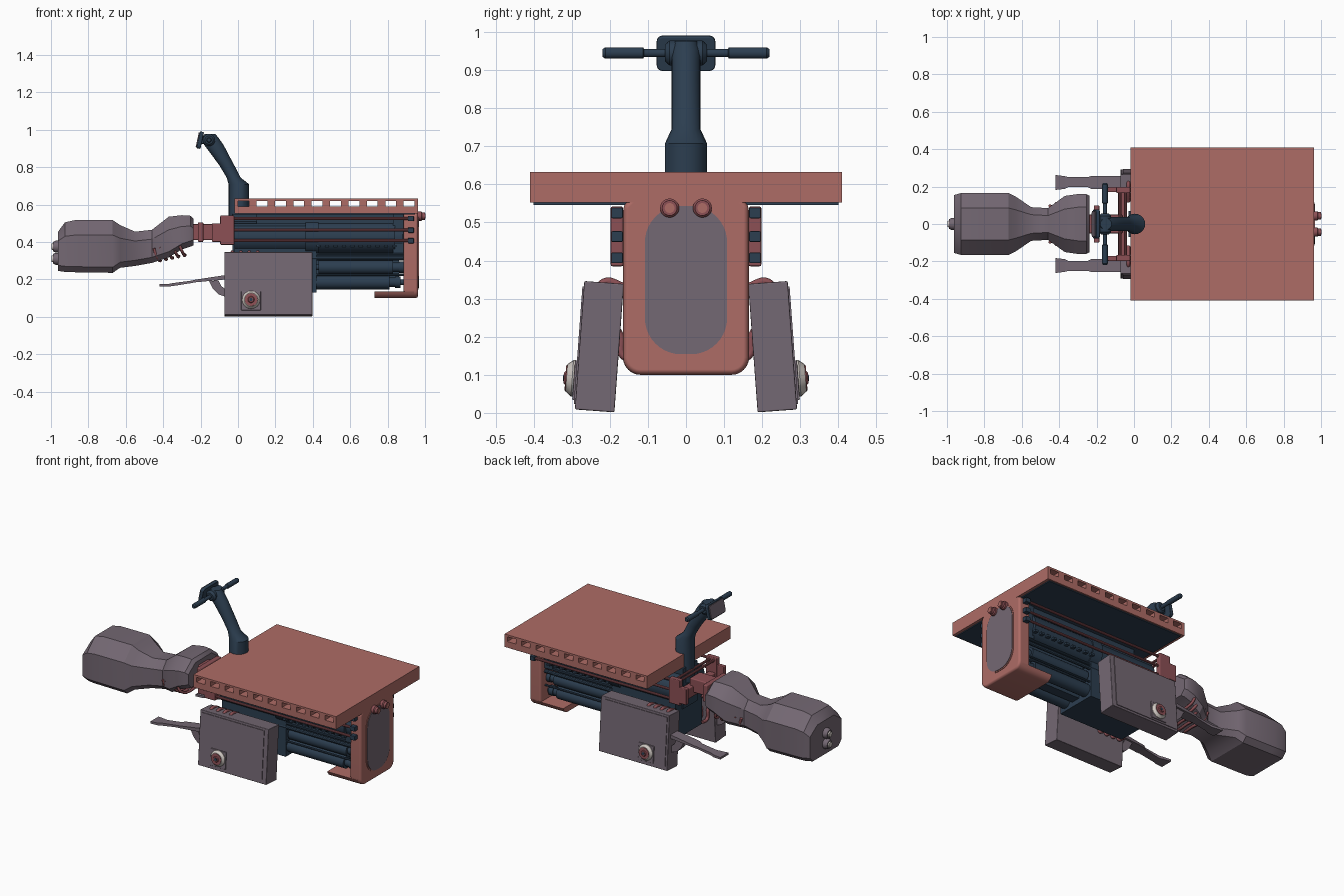
import bpy, bmesh, math
from mathutils import Vector

if "Cube" in bpy.data.objects:
    bpy.data.objects.remove(bpy.data.objects["Cube"])

def mat(name, r, g, b):
    m = bpy.data.materials.new(name)
    m.diffuse_color = [(c / 255 / 12.92 if c < 11 else ((c / 255 + 0.055) / 1.055) ** 2.4) for c in (r, g, b)] + [1]
    m.use_nodes = True
    m.node_tree.nodes["Principled BSDF"].inputs["Base Color"].default_value = m.diffuse_color
    return m

CORAL = mat("coral paint", 174, 108, 102)
RED = mat("dusty red", 140, 80, 85)
GREY = mat("mauve grey", 116, 104, 115)
NAVY = mat("navy metal", 44, 62, 80)
PALE = mat("pale trim", 205, 198, 192)

# ---------- helpers ----------
def finish(name, bm, m, bevel=0, at=None, rot=None):
    bmesh.ops.recalc_face_normals(bm, faces=bm.faces[:])
    me = bpy.data.meshes.new(name)
    bm.to_mesh(me)
    bm.free()
    me.materials.append(m)
    me.shade_smooth()
    me.set_sharp_from_angle(angle=math.radians(32))
    o = bpy.data.objects.new(name, me)
    bpy.context.collection.objects.link(o)
    if at: o.location = at
    if rot: o.rotation_euler = rot
    if bevel:
        b = o.modifiers.new("bevel", 'BEVEL')
        b.width, b.segments, b.limit_method = bevel, 2, 'ANGLE'
        b.harden_normals = True
    return o

def skin(bm, rings):
    vs = [[bm.verts.new(p) for p in r] for r in rings]
    n = len(vs[0])
    for a, b in zip(vs, vs[1:]):
        for i in range(n):
            bm.faces.new((a[i], a[(i + 1) % n], b[(i + 1) % n], b[i]))
    bm.faces.new(vs[0])
    bm.faces.new(vs[-1])

def loft(name, m, rings, **k):
    bm = bmesh.new()
    skin(bm, rings)
    return finish(name, bm, m, **k)

def boxes(name, m, lst, **k):
    bm = bmesh.new()
    for x0, x1, y0, y1, z0, z1 in lst:
        skin(bm, [[(x, y0, z0), (x, y1, z0), (x, y1, z1), (x, y0, z1)] for x in (x0, x1)])
    return finish(name, bm, m, **k)

def prism_x(name, m, prof, x0, x1, **k):
    return loft(name, m, [[(x, y, z) for y, z in prof] for x in (x0, x1)], **k)

def prism_y(name, m, prof, y0, y1, **k):
    return loft(name, m, [[(x, y, z) for x, z in prof] for y in (y0, y1)], **k)

def turned(name, m, origin, axis, steps, n=20, **k):
    """Lathe: steps are (distance along axis, radius)."""
    o, a = Vector(origin), Vector(axis).normalized()
    q = a.to_track_quat('Z', 'Y')
    rings = [[o + a * d + q @ Vector((r * math.cos(t * math.tau / n), r * math.sin(t * math.tau / n), 0))
              for t in range(n)] for d, r in steps]
    return loft(name, m, rings, **k)

def tube(name, m, pts, r):
    cu = bpy.data.curves.new(name, 'CURVE')
    cu.dimensions, cu.bevel_depth, cu.bevel_resolution, cu.use_fill_caps = '3D', r, 2, True
    cu.resolution_u = 6
    sp = cu.splines.new('BEZIER')
    sp.bezier_points.add(len(pts) - 1)
    for bp, p in zip(sp.bezier_points, pts):
        bp.co = p
        bp.handle_left_type = bp.handle_right_type = 'AUTO'
    cu.materials.append(m)
    o = bpy.data.objects.new(name, cu)
    bpy.context.collection.objects.link(o)
    bpy.ops.object.select_all(action='DESELECT')
    o.select_set(True)
    bpy.context.view_layer.objects.active = o
    bpy.ops.object.convert(target='MESH')

def rrect(y0, y1, z0, z1, r, n=6):
    out = []
    for cy, cz, a in ((y1 - r, z1 - r, 0), (y0 + r, z1 - r, 90), (y0 + r, z0 + r, 180), (y1 - r, z0 + r, 270)):
        for i in range(n + 1):
            t = math.radians(a + 90 * i / n)
            out.append((cy + r * math.cos(t), cz + r * math.sin(t)))
    return out

# ---------- cargo deck with cross channels ----------
holes = [0.03 + 0.0983 * i for i in range(10)]
edges = [-0.02] + [h + d for h in holes for d in (-0.029, 0.029)] + [0.963]
slabs = [(-0.02, 0.963, -0.41, 0.41, 0.62, 0.632), (-0.02, 0.963, -0.41, 0.41, 0.552, 0.59)]
slabs += [(edges[i], edges[i + 1], -0.41, 0.41, 0.59, 0.62) for i in range(0, len(edges), 2)]
boxes("cargo_deck", CORAL, slabs)
boxes("deck_underside", NAVY, [(0.0, 0.945, -0.4, 0.4, 0.546, 0.553)])

# ---------- end cap, foot and tail lamps ----------
low = [p for p in rrect(-0.165, 0.165, 0.1, 0.5, 0.045) if p[1] < 0.3]
prism_x("end_cap", CORAL, low + [(0.165, 0.545), (0.13, 0.577), (-0.13, 0.577), (-0.165, 0.545)], 0.885, 0.963, bevel=0.014)
prism_x("end_foot", CORAL, [p for p in low if p[1] < 0.13] + [(0.165, 0.135), (-0.165, 0.135)], 0.73, 0.94)
prism_x("end_panel_rim", CORAL, rrect(-0.115, 0.115, 0.147, 0.55, 0.1, 10), 0.95, 0.966)
prism_x("end_panel", GREY, rrect(-0.108, 0.108, 0.154, 0.543, 0.095, 10), 0.95, 0.969)
for s in (-1, 1):
    turned("tail_lamp", RED, (0.95, 0.043 * s, 0.538), (1, 0, 0), [(0, .025), (.03, .025), (.035, .02), (.05, .02)])
    turned("tail_lamp_lens", CORAL, (0.99, 0.043 * s, 0.538), (1, 0, 0), [(0, .013), (.012, .013)])

# ---------- drive unit under the deck ----------
boxes("chassis_core", NAVY, [(-0.03, 0.89, -0.07, 0.07, 0.3, 0.55), (-0.02, 0.42, -0.13, 0.13, 0.13, 0.5),
                             (0.83, 0.89, -0.13, 0.13, 0.34, 0.55), (0.1, 0.85, -0.12, 0.12, 0.5, 0.548),
                             (0.4, 0.86, -0.03, 0.03, 0.16, 0.32)])
for s in (-1, 1):
    turned("main_cylinder", NAVY, (-0.02, 0.07 * s, 0.425), (1, 0, 0),
           [(0, .085), (.38, .085), (.38, .095), (.45, .095), (.45, .088), (.86, .088), (.86, .07), (.9, .07)], 28)
    for z, x0 in ((0.265, 0.43), (0.185, 0.41)):
        turned("lower_cylinder", NAVY, (x0, 0.085 * s, z), (1, 0, 0),
               [(-.05, .015), (0, .015), (0, .038), (.4, .038), (.4, .025), (.43, .025), (.43, .03), (.46, .03), (.46, .015), (.49, .015)])
    for z, r in ((0.312, 0.012), (0.335, 0.007), (0.225, 0.006)):
        turned("long_rod", NAVY, (0.3, 0.12 * s, z), (1, 0, 0), [(0, r), (.6, r)], 10)
    # row of small studs along the cylinder
    boxes("cylinder_studs", NAVY, [(x, x + 0.022, min(0.14 * s, 0.163 * s), max(0.14 * s, 0.163 * s), 0.372, 0.384)
                                   for x in [0.42 + 0.045 * i for i in range(10)]])
    # side rails with dark end blocks
    for z in (0.525, 0.463, 0.407):
        turned("side_rail", RED, (-0.05, 0.181 * s, z), (1, 0, 0), [(0, .008), (.97, .008)], 10)
        boxes("rail_end", NAVY, [(0.908, 0.94, 0.181 * s - 0.015, 0.181 * s + 0.015, z - 0.014, z + 0.014)], bevel=0.003)
        boxes("rail_stay", NAVY, [(0.915, 0.933, min(0.15 * s, 0.18 * s), max(0.15 * s, 0.18 * s), z - 0.008, z + 0.008)])

# ---------- bracket joining the deck to the pod ----------
boxes("front_bracket", RED, [(-0.095, -0.02, -0.198, -0.165, 0.385, 0.542), (-0.095, -0.02, 0.165, 0.198, 0.385, 0.542),
                             (-0.14, -0.08, -0.198, -0.17, 0.4, 0.5), (-0.14, -0.08, 0.17, 0.198, 0.4, 0.5),
                             (-0.085, -0.04, -0.17, 0.17, 0.385, 0.45)], bevel=0.005)
boxes("pod_neck", RED, [(-0.26, -0.06, -0.05, 0.05, 0.41, 0.495), (-0.215, -0.185, -0.1, 0.1, 0.4, 0.505)], bevel=0.006)
for x in (-0.075, -0.045):
    turned("cross_bar", RED, (x, -0.18, 0.525), (0, 1, 0), [(0, .008), (.36, .008)], 10)

# ---------- front pod: octagonal sections (x, half width, bottom, top, chamfer y, chamfer z) ----------
secs = [(-.962, .155, .245, .455, .075, .05), (-.925, .165, .24, .505, .08, .075), (-.87, .165, .238, .517, .08, .08),
        (-.67, .165, .235, .517, .08, .08), (-.63, .145, .262, .49, .07, .07), (-.55, .09, .272, .455, .04, .05),
        (-.46, .085, .288, .465, .04, .05), (-.37, .15, .318, .535, .07, .07), (-.3, .16, .36, .543, .07, .06),
        (-.255, .16, .375, .54, .07, .055), (-.237, .15, .382, .522, .07, .05)]
loft("front_pod", GREY, [[(x, w, b + .03), (x, w, t - cz), (x, w - cy, t), (x, cy - w, t), (x, -w, t - cz),
                          (x, -w, b + .03), (x, .03 - w, b), (x, w - .03, b)] for x, w, b, t, cy, cz in secs])
for z, y in ((0.375, 0.0), (0.31, 0.0)):
    turned("head_lamp", GREY, (-0.94, y, z), (-1, 0, 0), [(0, .032), (.035, .032), (.05, .025)])
    turned("head_lamp_lens", PALE, (-0.985, y, z), (-1, 0, 0), [(0, .02), (.012, .016)])
for i in range(5):
    x = -0.45 + 0.033 * i
    w, z = 0.085 + 0.013 * i, 0.345 + 0.008 * i
    tube("pod_hose", RED, [(x, -w - .012, z + .02), (x + .02, -w, z - .03), (x + .035, 0, z - .045),
                           (x + .02, w, z - .03), (x, w + .012, z + .02)], 0.008)

# ---------- side cases, foot rests and hoses ----------
for s in (-1, 1):
    k = dict(at=(0, 0.2275 * s, 0.1738), rot=(math.radians(4.2) * s, 0, 0))
    boxes("side_case", GREY, [(-0.073, 0.398, -0.052, 0.052, -0.169, 0.169)], bevel=0.004, **k)
    def span(a, b): return min(a * s, b * s), max(a * s, b * s)
    boxes("case_panel", GREY, [(-0.06, 0.37, *span(.05, .056), -0.155, 0.155)], **k)
    boxes("case_lamp_plate", GREY, [(0.017, 0.122, *span(.05, .061), -0.145, -0.04)], bevel=0.003, **k)
    turned("case_lamp_ring", PALE, (0.07, .05 * s, -0.088), (0, s, 0), [(0, .048), (.015, .048), (.03, .036)], 24, **k)
    turned("case_lamp", RED, (0.07, .07 * s, -0.088), (0, s, 0), [(0, .034), (.013, .034), (.013, .018), (.017, .014)], 24, **k)
    turned("case_lamp_hub", NAVY, (0.07, .08 * s, -0.088), (0, s, 0), [(0, .009), (.009, .009)], 12, **k)
    for i in range(4):
        x = -0.03 + 0.045 * i
        tube("case_top_hose", RED, [(x, .235 * s, .325), (x, .21 * s, .345), (x, .18 * s, .338), (x, .12 * s, .3)], 0.01)
        tube("case_low_hose", RED, [(x, .19 * s, .23), (x, .172 * s, .2), (x, .165 * s, .15), (x, .12 * s, .145)], 0.01)
    # foot rest: waisted sloping plate
    plan = [(-.42, .182, .262, .163, .176), (-.37, .188, .256, .162, .176), (-.35, .198, .25, .164, .18),
            (-.25, .198, .25, .18, .193), (-.23, .188, .256, .184, .198), (-.06, .188, .256, .2, .224)]
    loft("foot_rest", GREY, [[(x, a * s, z0), (x, b * s, z0), (x, b * s, z1), (x, a * s, z1)] for x, a, b, z0, z1 in plan])
    strut = [(-.155, .19), (-.135, .15), (-.105, .12), (-.06, .105), (-.06, .14), (-.09, .165), (-.105, .195)]
    prism_y("foot_rest_strut", GREY, strut, .2 * s, .245 * s)

# ---------- steering column ----------
col = [(.005, .45, .055, .055), (.005, .708, .055, .055), (-.024, .745, .037, .038), (-.06, .81, .04, .038),
       (-.098, .87, .046, .038), (-.13, .92, .052, .038), (-.148, .955, .045, .038), (-.15, .976, .03, .03)]
loft("steering_column", NAVY, [[(x + rx * math.cos(t * math.tau / 20), ry * math.sin(t * math.tau / 20), z)
                                for t in range(20)] for x, z, rx, ry in col])
turned("steering_head", NAVY, (-0.155, -0.055, 0.945), (0, 1, 0), [(0, .022), (.012, .033), (.098, .033), (.11, .022)])
for s in (-1, 1):
    turned("handlebar", NAVY, (-0.155, 0.03 * s, 0.945), (0, s, 0),
           [(0, .011), (.08, .011), (.083, .015), (.182, .015), (.189, .01)], 16)
tilt = dict(at=(-0.205, 0, 0.945), rot=(0, math.radians(12), 0))
prism_x("display_housing", NAVY, rrect(-.077, .077, -.046, .046, .016), -0.008, 0.014, bevel=0.004, **tilt)
prism_x("display_screen", GREY, rrect(-.07, .07, -.04, .04, .012), -0.013, -0.006, **tilt)
boxes("display_mount", NAVY, [(-0.2, -0.15, -0.035, 0.035, 0.925, 0.965)], bevel=0.006)
